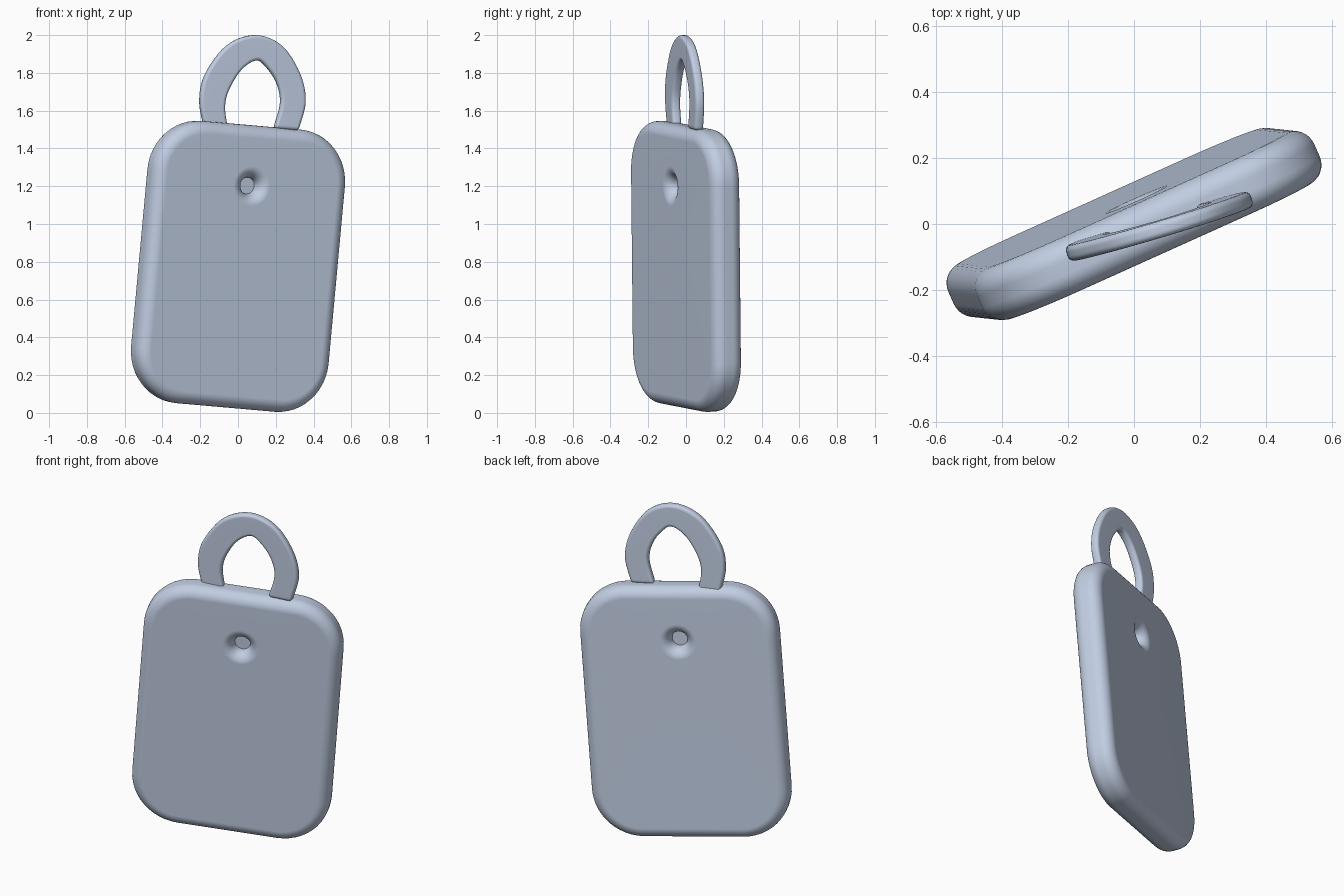
import bpy, bmesh, math
from mathutils import Vector, Matrix

cube = bpy.data.objects.get("Cube")
if cube:
    bpy.data.objects.remove(cube, do_unlink=True)

mat = bpy.data.materials.new("pale blue grey")
mat.use_nodes = True
COLOUR = (0.53, 0.61, 0.76, 1)
mat.diffuse_color = COLOUR
mat.node_tree.nodes["Principled BSDF"].inputs["Base Color"].default_value = COLOUR


def finish(name, bm, matrix=None, bevel=0):
    """Turn a bmesh into a smooth shaded object."""
    bmesh.ops.recalc_face_normals(bm, faces=bm.faces)
    if matrix:
        bm.transform(matrix)
    mesh = bpy.data.meshes.new(name)
    bm.to_mesh(mesh)
    bm.free()
    mesh.materials.append(mat)
    obj = bpy.data.objects.new(name, mesh)
    bpy.context.collection.objects.link(obj)
    bpy.ops.object.select_all(action='DESELECT')
    obj.select_set(True)
    bpy.context.view_layer.objects.active = obj
    if bevel:
        mod = obj.modifiers.new("rounding", 'BEVEL')
        mod.width, mod.segments = bevel, 4
        mod.limit_method, mod.angle_limit = 'ANGLE', math.radians(50)
        bpy.ops.object.modifier_apply(modifier=mod.name)
    bpy.ops.object.shade_smooth_by_angle(angle=math.radians(40))
    normals = obj.modifiers.new("flat faces", 'WEIGHTED_NORMAL')
    normals.keep_sharp = True
    return obj


# Tag body: rounded slab with a dished recess on both sides
HALF_W, HALF_H, HALF_T = 0.56, 0.75, 0.085
CORNER, EDGE = 0.28, 0.065
HOLE = Vector((0, 0.43))
FLOOR_R, DISH_R, DISH_DEPTH = 0.044, 0.105, 0.07


def outline(inset):
    """Rounded rectangle with evenly divided straight sides."""
    pts = []
    for q in range(4):
        sx, sy = ((1, 1), (-1, 1), (-1, -1), (1, -1))[q]
        centre = Vector((sx * (HALF_W - CORNER), sy * (HALF_H - CORNER)))
        for i in range(13):
            a = math.radians(90 * q + 7.5 * i)
            pts.append(centre + (CORNER - inset) * Vector((math.cos(a), math.sin(a))))
    full = []
    for i, p in enumerate(pts):
        full.append(p)
        if i % 13 == 12:
            nxt = pts[(i + 1) % len(pts)]
            full += [p.lerp(nxt, k / 10) for k in range(1, 10)]
    return full


base = outline(EDGE)
directions = [(p - HOLE).normalized() for p in base]


def half_rings(side):
    """Rings from the recess floor out to the slab's side."""
    rings = []
    for i in range(9):
        t = math.pi / 2 * i / 8
        r = FLOOR_R + (DISH_R - FLOOR_R) * (1 - math.cos(t))
        z = HALF_T - DISH_DEPTH * (1 - math.sin(t))
        rings.append([(*(HOLE + d * r), side * z) for d in directions])
    for i in range(9):
        t = math.pi / 2 * i / 8
        z = HALF_T - EDGE * (1 - math.cos(t))
        rings.append([(*p, side * z) for p in outline(EDGE * (1 - math.sin(t)))])
    return rings


bm = bmesh.new()
rings = half_rings(1) + half_rings(-1)[::-1]
rings = [[bm.verts.new(p) for p in ring] for ring in rings]
for a, b in zip(rings, rings[1:]):
    for i in range(len(a)):
        j = (i + 1) % len(a)
        bm.faces.new((a[i], a[j], b[j], b[i]))
bm.faces.new(rings[0])
bm.faces.new(rings[-1])

# Slab axes: width, height, and the front normal
up = Vector((0.092, -0.01, 1)).normalized()
wide = Vector((0.91, 0.41, -0.08))
wide = (wide - up * wide.dot(up)).normalized()
front = wide.cross(up)
pose = Matrix((wide, up, front)).transposed().to_4x4()
pose.translation = (0, 0, 0.776)
finish("tag_body", bm, pose)


# Hanging loop: flat band between an outer and an inner curve
def spline(points, steps=6):
    """Smooth curve through the points."""
    p = [Vector(q) for q in points]
    p = [2 * p[0] - p[1]] + p + [2 * p[-1] - p[-2]]
    out = []
    for a, b, c, d in zip(p, p[1:], p[2:], p[3:]):
        for s in range(steps):
            t = s / steps
            out.append(0.5 * (2 * b + (c - a) * t + (2 * a - 5 * b + 4 * c - d) * t ** 2
                              + (3 * b - a - 3 * c + d) * t ** 3))
    return out + [p[-2]]


outer = spline([(-0.18, 1.51), (-0.203, 1.65), (-0.175, 1.79), (-0.06, 1.945), (0.09, 2.0),
                (0.23, 1.945), (0.325, 1.8), (0.356, 1.65), (0.318, 1.495)])
inner = spline([(-0.058, 1.51), (-0.071, 1.62), (-0.05, 1.71), (0.015, 1.815), (0.095, 1.866),
                (0.15, 1.83), (0.205, 1.745), (0.224, 1.64), (0.188, 1.505)])
half = Vector((0.287, -0.958, 0)) * 0.025


def on_plane(p):
    return Vector((p.x, 0.3 * p.x - 0.03 - 0.03 * (p.y - 1.65), p.y))


bm = bmesh.new()
sections = []
for o, i in zip(outer, inner):
    o, i = on_plane(o), on_plane(i)
    sections.append([bm.verts.new(v) for v in (o + half, i + half, i - half, o - half)])
for a, b in zip(sections, sections[1:]):
    for k in range(4):
        m = (k + 1) % 4
        bm.faces.new((a[k], a[m], b[m], b[k]))
bm.faces.new(sections[0])
bm.faces.new(sections[-1])
finish("hanging_loop", bm, bevel=0.018)
